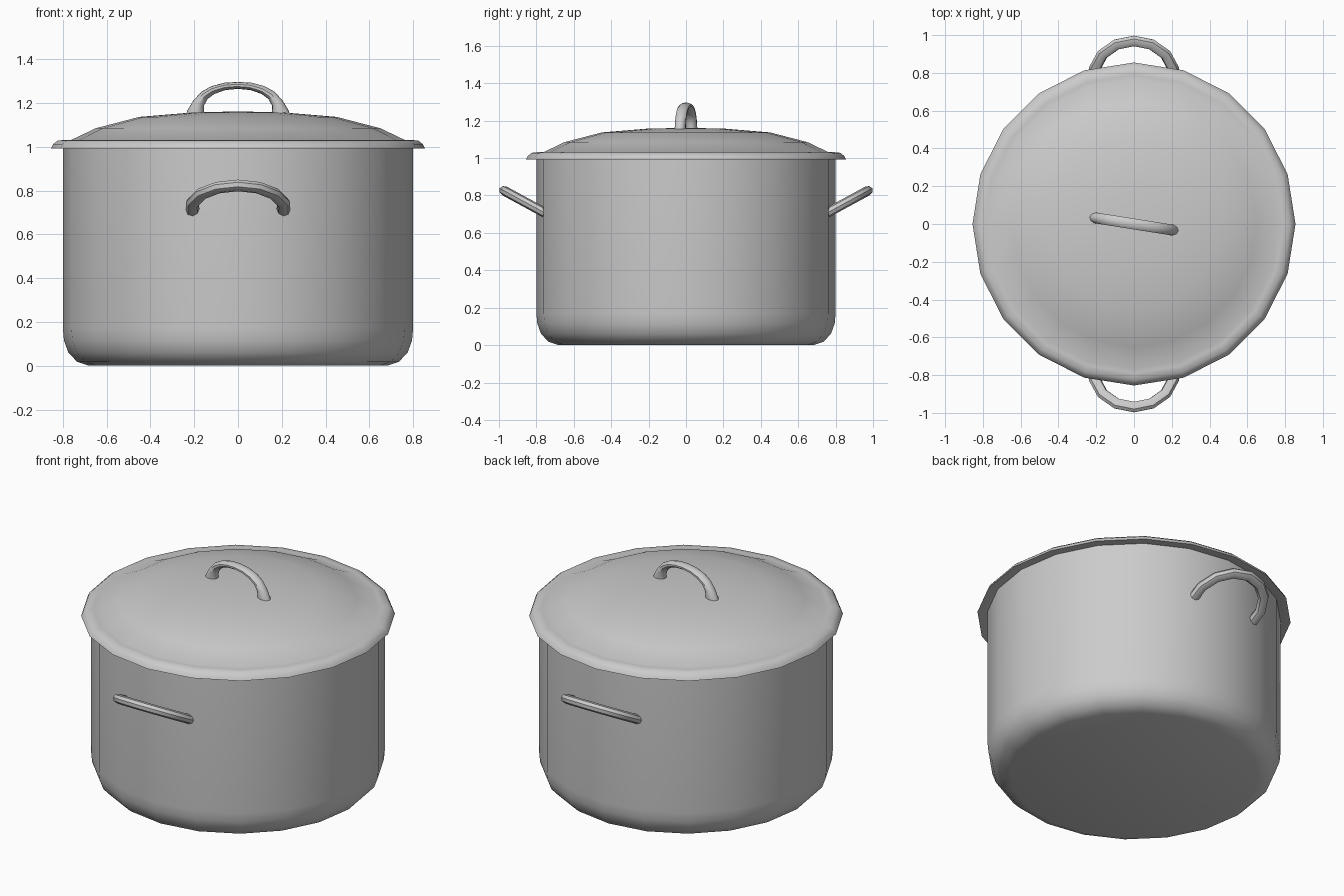
import bpy, bmesh
from math import sin, cos, pi, radians
from mathutils import Vector, Matrix

if "Cube" in bpy.data.objects:
    bpy.data.objects.remove(bpy.data.objects["Cube"])

SIDES = 20


def finish(name, bm, angle=40):
    bmesh.ops.recalc_face_normals(bm, faces=bm.faces)
    me = bpy.data.meshes.new(name)
    bm.to_mesh(me)
    bm.free()
    ob = bpy.data.objects.new(name, me)
    bpy.context.collection.objects.link(ob)
    bpy.ops.object.select_all(action='DESELECT')
    bpy.context.view_layer.objects.active = ob
    ob.select_set(True)
    bpy.ops.object.shade_smooth_by_angle(angle=radians(angle))
    return ob


def lathe(name, profile):
    """Turn an (r, z) profile around z; r = 0 makes a pole."""
    bm = bmesh.new()
    rings = []
    for r, z in profile:
        n = 1 if r == 0 else SIDES
        rings.append([bm.verts.new((r * cos(2 * pi * i / SIDES), r * sin(2 * pi * i / SIDES), z))
                      for i in range(n)])
    for a, b in zip(rings, rings[1:]):
        for i in range(SIDES):
            j = (i + 1) % SIDES
            quad = [a[i % len(a)], a[j % len(a)], b[j % len(b)], b[i % len(b)]]
            bm.faces.new(list(dict.fromkeys(quad)))
    return finish(name, bm)


def sweep(name, path, radii, matrix, sides=10):
    """Tube along a path in the local xy plane; radii = (in plane, out of plane)."""
    bm = bmesh.new()
    pts = [Vector((x, y, 0)) for x, y in path]
    rings = []
    for k, p in enumerate(pts):
        t = (pts[min(k + 1, len(pts) - 1)] - pts[max(k - 1, 0)]).normalized()
        n = Vector((-t.y, t.x, 0))
        a, b = radii[k]
        rings.append([bm.verts.new(matrix @ (p + n * a * cos(2 * pi * i / sides)
                                             + Vector((0, 0, b * sin(2 * pi * i / sides)))))
                      for i in range(sides)])
    for a, b in zip(rings, rings[1:]):
        for i in range(sides):
            j = (i + 1) % sides
            bm.faces.new((a[i], a[j], b[j], b[i]))
    bm.faces.new(rings[0])
    bm.faces.new(rings[-1])
    return finish(name, bm)


# Pot body with rounded foot and hollow inside
lathe("pot_body", [(0, 0), (0.68, 0), (0.735, 0.018), (0.775, 0.06), (0.795, 0.115), (0.8, 0.17),
                   (0.8, 1.0), (0.77, 1.0), (0.77, 0.15), (0.7, 0.04), (0, 0.04)])

# Domed lid with rolled rim
lathe("lid", [(0, 1.162), (0.21, 1.157), (0.45, 1.137), (0.65, 1.085), (0.765, 1.03),
              (0.79, 1.032), (0.825, 1.028), (0.845, 1.012), (0.855, 0.992),
              (0.78, 0.997), (0.64, 1.065), (0.45, 1.115), (0, 1.14)])

# Side handles: tilted arcs at front and back
arc = [(0.213 * cos(radians(-13 + 25.75 * k)), 0.213 * sin(radians(-13 + 25.75 * k)))
       for k in range(9)]
for name, turn in (("back_handle", 0), ("front_handle", pi)):
    m = (Matrix.Rotation(turn, 4, 'Z') @ Matrix.Translation((0, 0.782, 0.722))
         @ Matrix.Rotation(radians(28.5), 4, 'X'))
    sweep(name, arc, [(0.031, 0.026)] * 9, m, 8)

# Lid handle: flat arch with flared feet, turned slightly
half = [(0.2, 1.13, 0.043), (0.196, 1.155, 0.04), (0.182, 1.2, 0.027), (0.155, 1.235, 0.022),
        (0.115, 1.26, 0.019), (0.06, 1.276, 0.017)]
full = half + [(0, 1.281, 0.016)] + [(-x, z, r) for x, z, r in reversed(half)]
m = Matrix.Rotation(radians(-9), 4, 'Z') @ Matrix.Rotation(pi / 2, 4, 'X')
sweep("lid_handle", [(x, z) for x, z, r in full], [(r, 0.03) for x, z, r in full], m)
